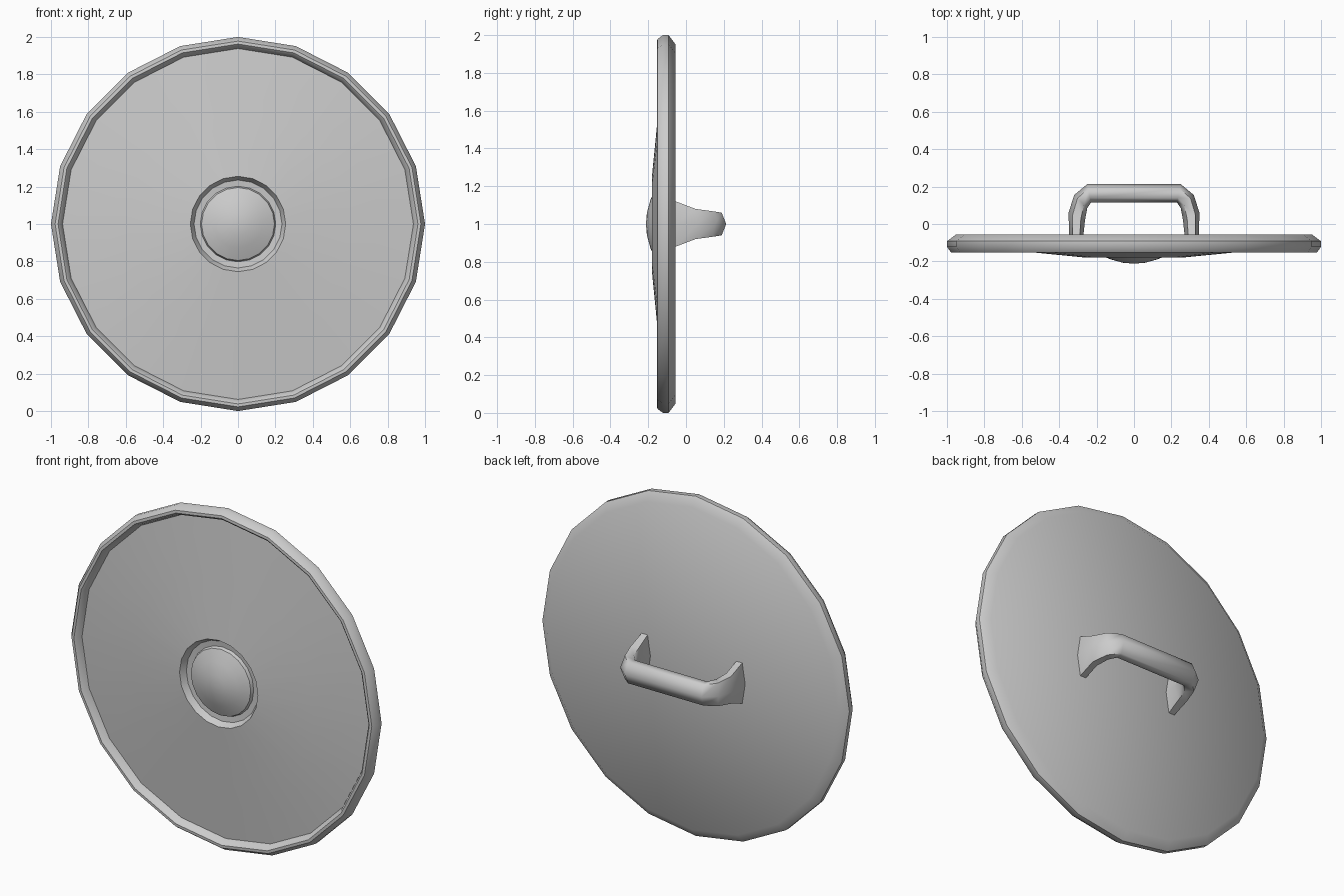
import bpy, bmesh, math

if "Cube" in bpy.data.objects:
    bpy.data.objects.remove(bpy.data.objects["Cube"])

SIDES = 20


def finish(bm, name, angle):
    bmesh.ops.remove_doubles(bm, verts=bm.verts, dist=1e-5)
    bmesh.ops.recalc_face_normals(bm, faces=bm.faces)
    me = bpy.data.meshes.new(name)
    bm.to_mesh(me)
    bm.free()
    ob = bpy.data.objects.new(name, me)
    bpy.context.collection.objects.link(ob)
    bpy.ops.object.select_all(action='DESELECT')
    ob.select_set(True)
    bpy.context.view_layer.objects.active = ob
    bpy.ops.object.shade_smooth_by_angle(angle=math.radians(angle))
    return ob


def bridge(bm, rings, cyclic_caps=False):
    for a, b in zip(rings, rings[1:]):
        n = len(a)
        for i in range(n):
            j = (i + 1) % n
            bm.faces.new((a[i], a[j], b[j], b[i]))
    if cyclic_caps:
        bm.faces.new(rings[0])
        bm.faces.new(rings[-1])


# Shield body: (radius, y) profile turned around the y axis
profile = [(0.06, -0.207), (0.128, -0.188), (0.195, -0.16),      # boss dome
           (0.202, -0.142), (0.235, -0.145), (0.255, -0.180),    # groove
           (0.60, -0.146), (0.938, -0.112),                      # face
           (0.950, -0.142), (0.962, -0.153), (0.978, -0.152),    # rim
           (1.0, -0.122), (1.0, -0.092), (0.95, -0.055)]         # rim to back
bm = bmesh.new()
rings = []
for r, y in profile:
    rings.append([bm.verts.new((r * math.cos(2 * math.pi * i / SIDES), y,
                                1 + r * math.sin(2 * math.pi * i / SIDES)))
                  for i in range(SIDES)])
bridge(bm, rings)
tip = bm.verts.new((0, -0.212, 1))
for i in range(SIDES):
    bm.faces.new((tip, rings[0][i], rings[0][(i + 1) % SIDES]))
bm.faces.new(rings[-1])
finish(bm, "shield_body", 40)

# Handle: six-sided sections given as inner point, outer point, half height
half = [((0.27, -0.075), (0.345, -0.075), 0.125),
        ((0.27, -0.055), (0.347, -0.055), 0.12),
        ((0.262, 0.02), (0.35, 0.06), 0.08),
        ((0.25, 0.085), (0.32, 0.155), 0.068),
        ((0.23, 0.115), (0.25, 0.213), 0.06)]
stations = half + [((-a[0], a[1]), (-b[0], b[1]), h) for a, b, h in reversed(half)]
bm = bmesh.new()
rings = []
for a, b, h in stations:
    ring = []
    for i in range(6):
        t = math.pi * i / 3
        k = (1 + math.cos(t)) / 2
        ring.append(bm.verts.new((a[0] + (b[0] - a[0]) * k,
                                  a[1] + (b[1] - a[1]) * k,
                                  1 + h * math.sin(t) / math.sin(math.pi / 3))))
    rings.append(ring)
bridge(bm, rings, True)
finish(bm, "grip_handle", 70)
